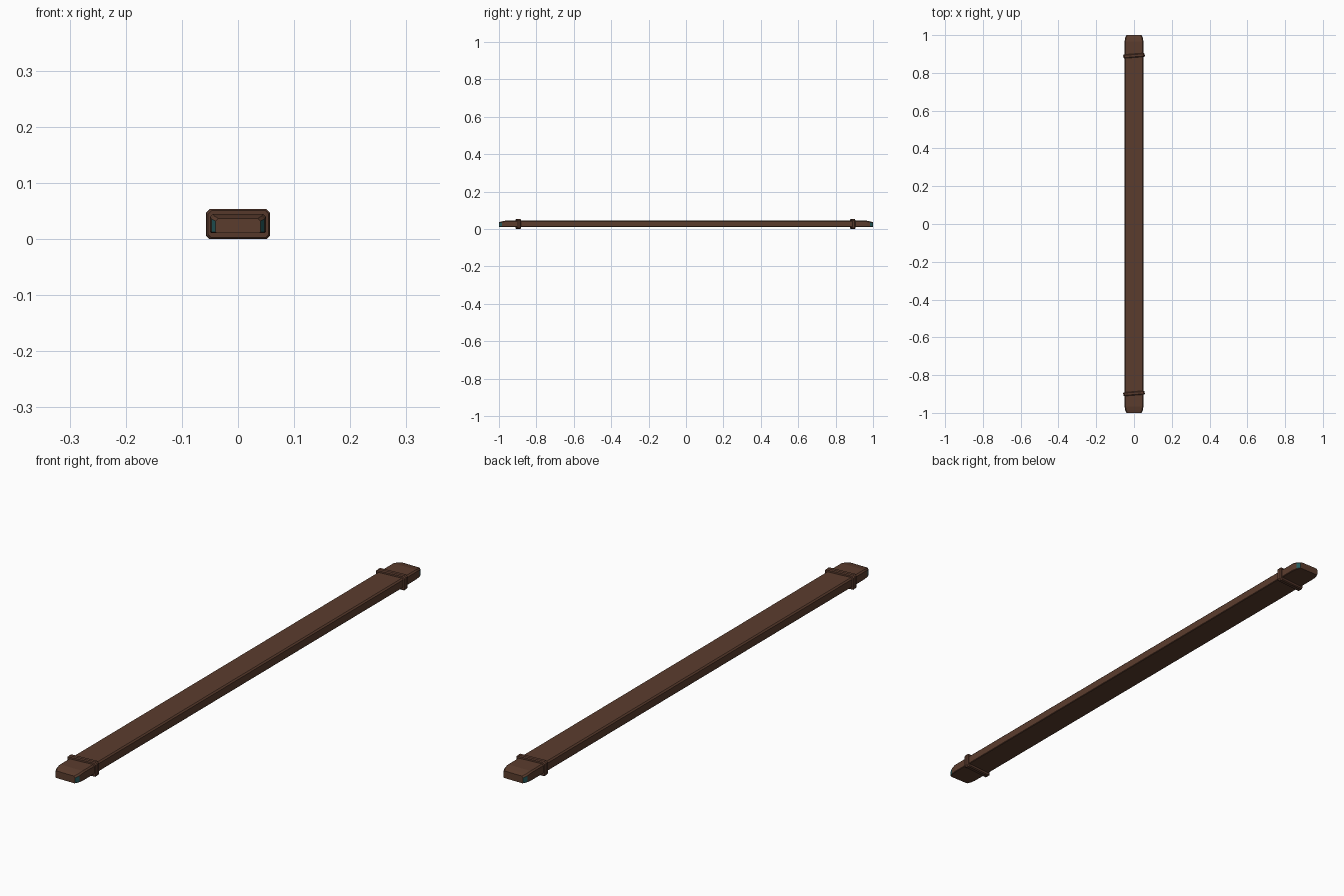
import bpy, bmesh, math

if "Cube" in bpy.data.objects:
    bpy.data.objects.remove(bpy.data.objects["Cube"])

def material(name, rgb):
    m = bpy.data.materials.new(name)
    m.diffuse_color = (*rgb, 1)
    m.use_nodes = True
    m.node_tree.nodes["Principled BSDF"].inputs["Base Color"].default_value = m.diffuse_color
    return m

brown = material("brown wood", (0.105, 0.046, 0.027))
band_brown = material("band brown", (0.095, 0.041, 0.025))
teal = material("teal", (0.02, 0.11, 0.115))

def finish(name, bm, mats):
    bmesh.ops.recalc_face_normals(bm, faces=bm.faces)
    me = bpy.data.meshes.new(name)
    for m in mats:
        me.materials.append(m)
    bm.to_mesh(me)
    bm.free()
    ob = bpy.data.objects.new(name, me)
    bpy.context.collection.objects.link(ob)
    return ob

def section(w, z0, z1, c, b):
    # rectangle with top corners cut by c and bottom corners cut by b
    half = [(w - b, z0), (w, z0 + b), (w, z1 - c), (w - c, z1)]
    return half + [(-x, z) for x, z in reversed(half)]

def bridge(bm, a, b):
    n = len(a)
    return [bm.faces.new((a[i], a[(i + 1) % n], b[(i + 1) % n], b[i])) for i in range(n)]

# Plank: lofted sections, narrowed at both ends
bm = bmesh.new()
stations = [(-1, 0.040, 0.037), (-0.985, 0.047, 0.041), (-0.965, 0.050, 0.045)]
stations += [(-y, w, z) for y, w, z in reversed(stations)]
rings = [[bm.verts.new((x, y, z)) for x, z in section(w, 0.011, top, 0.005, 0.002)]
         for y, w, top in stations]
for a, b in zip(rings, rings[1:]):
    bridge(bm, a, b)
bm.faces.new(rings[0])
bm.faces.new(rings[-1])
bmesh.ops.recalc_face_normals(bm, faces=bm.faces)
for f in bm.faces:
    # cut corners at the tips are teal
    if abs(f.calc_center_median().y) > 0.986 and abs(f.normal.x) > 0.7 * abs(f.normal.y) \
            and abs(f.normal.z) < 0.25:
        f.material_index = 1
    # steep tip corners
    if abs(f.calc_center_median().y) > 0.986 and abs(f.calc_center_median().x) > 0.04 \
            and abs(f.normal.z) < 0.25:
        f.material_index = 1
finish("plank", bm, [brown, teal])

# Binding bands: chamfered loops, slightly skewed around the plank
def band(name, y):
    bm = bmesh.new()
    outer = section(0.057, 0.0, 0.054, 0.007, 0.006)
    mid = section(0.054, 0.003, 0.051, 0.006, 0.005)
    inner = section(0.047, 0.013, 0.042, 0.004, 0.002)
    loops = [(inner, -0.010), (mid, -0.010), (outer, -0.006),
             (outer, 0.006), (mid, 0.010), (inner, 0.010)]
    rings = [[bm.verts.new((x, d, z)) for x, z in s] for s, d in loops]
    for i in range(len(rings)):
        bridge(bm, rings[i], rings[(i + 1) % len(rings)])
    ob = finish(name, bm, [band_brown])
    ob.location.y = y
    ob.rotation_euler.z = math.radians(4.5)

band("front_band", -0.897)
band("back_band", 0.891)
